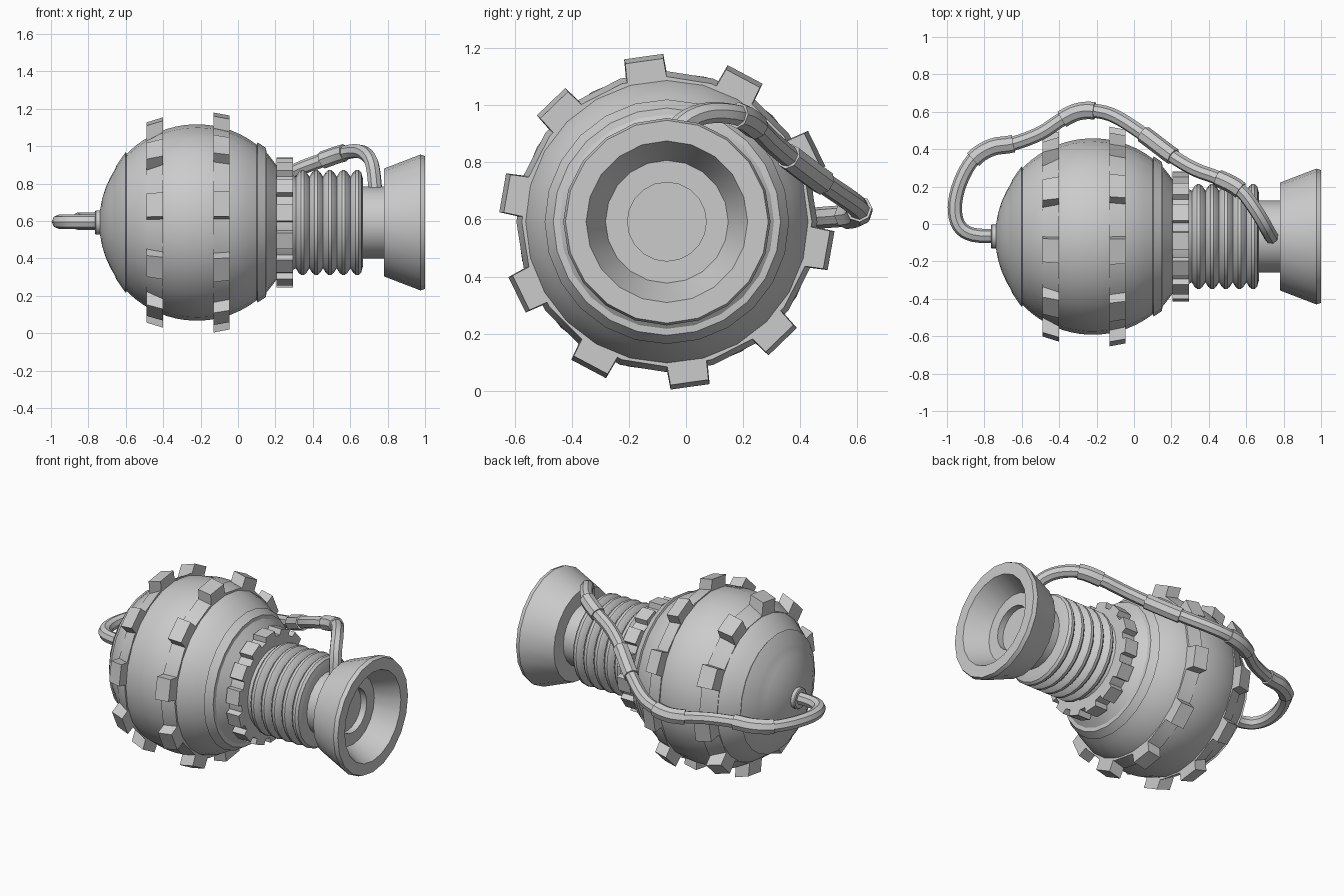
import bpy, bmesh
from math import sin, cos, pi, radians, sqrt
from mathutils import Vector

if "Cube" in bpy.data.objects:
    bpy.data.objects.remove(bpy.data.objects["Cube"])

CY, CZ = -0.067, 0.592      # main axis runs along x
SX, SR = -0.22, 0.525       # sphere centre and radius


def polar(x, r, a):
    return (x, CY + r * cos(a), CZ + r * sin(a))


def finish(name, bm, angle=32):
    bmesh.ops.remove_doubles(bm, verts=bm.verts, dist=1e-5)
    bmesh.ops.recalc_face_normals(bm, faces=bm.faces)
    me = bpy.data.meshes.new(name)
    bm.to_mesh(me)
    bm.free()
    ob = bpy.data.objects.new(name, me)
    bpy.context.collection.objects.link(ob)
    smooth(ob, angle)
    return ob


def smooth(ob, angle=32):
    bpy.ops.object.select_all(action='DESELECT')
    ob.select_set(True)
    bpy.context.view_layer.objects.active = ob
    bpy.ops.object.shade_smooth_by_angle(angle=radians(angle))


def lathe_into(bm, profile, n=24, closed=False):
    rings = [[bm.verts.new(polar(x, r, 2 * pi * i / n)) for i in range(n)] for x, r in profile]
    pairs = list(zip(rings, rings[1:]))
    if closed:
        pairs.append((rings[-1], rings[0]))
    for a, b in pairs:
        for i in range(n):
            j = (i + 1) % n
            bm.faces.new((a[i], a[j], b[j], b[i]))


def lathe(name, profile, n=24):
    bm = bmesh.new()
    lathe_into(bm, profile, n)
    return finish(name, bm)


def gear(name, x0, x1, base, tip, count, phase, wide, narrow, inner, n):
    """Band with tapered teeth; base and tip are (radius at x0, radius at x1)."""
    bm = bmesh.new()
    lathe_into(bm, [(x0, inner), (x0, base[0]), (x1, base[1]), (x1, inner)], n, True)
    for k in range(count):
        a = radians(phase + 360 * k / count)
        vs = []
        for rad, w in ((tuple(b - 0.03 for b in base), wide), (tip, narrow)):
            h = radians(w) / 2
            vs += [bm.verts.new(polar(x, r, a + s * h)) for x, r, s in
                   ((x0, rad[0], -1), (x1, rad[1], -1), (x1, rad[1], 1), (x0, rad[0], 1))]
        for f in ((0, 1, 2, 3), (4, 5, 6, 7), (0, 1, 5, 4), (1, 2, 6, 5), (2, 3, 7, 6), (3, 0, 4, 7)):
            bm.faces.new([vs[i] for i in f])
    return finish(name, bm, 20)


def arc(x0, x1, steps, r=SR):
    out = []
    for i in range(steps + 1):
        x = x0 + (x1 - x0) * i / steps
        out.append((x, sqrt(max(0, r * r - (x - SX) ** 2))))
    return out


# Spherical chamber with a stepped rear cap and front plate
cap = [(SX - 0.522 * cos(radians(t)), 0.522 * sin(radians(t))) for t in (0, 7, 14, 21, 28, 33)]
body = arc(-0.595, 0.1, 16)
lathe("chamber", cap + [(-0.65, 0.305), (-0.602, 0.375)] + body
      + [(0.105, 0.428), (0.15, 0.398), (0.152, 0.375), (0.18, 0.34), (0.21, 0.30), (0.21, 0)], 24)

# Toothed bands
gear("rear_toothed_band", -0.49, -0.40, (0.455, 0.505), (0.535, 0.563), 10, 98, 17, 13.5, 0.40, 20)
gear("front_toothed_band", -0.13, -0.045, (0.527, 0.508), (0.588, 0.572), 10, 98, 17, 13.5, 0.45, 20)
gear("neck_toothed_collar", 0.205, 0.293, (0.315, 0.315), (0.348, 0.348), 14, 171, 20, 15, 0.2, 28)

# Ribbed bellows
ribs = [(0.29, 0), (0.29, 0.255)]
for k in range(5):
    c = 0.345 + 0.073 * k
    ribs += [(c - 0.036, 0.245), (c - 0.022, 0.268), (c - 0.008, 0.28),
             (c + 0.008, 0.28), (c + 0.022, 0.268)]
ribs += [(0.663, 0.25), (0.668, 0.235), (0.668, 0)]
lathe("ribbed_bellows", ribs, 24)

# Neck and hollow nozzle
lathe("neck", [(0.65, 0), (0.65, 0.192), (0.79, 0.192), (0.79, 0)], 20)
lathe("nozzle", [(0.78, 0), (0.78, 0.288), (0.975, 0.363), (1.0, 0.355), (1.0, 0.283),
                 (0.86, 0.215), (0.86, 0.138), (0.82, 0.138), (0.82, 0)], 20)

# Pipe flange on the rear
lathe("pipe_flange", [(-0.735, 0), (-0.735, 0.065), (-0.76, 0.065), (-0.765, 0.058), (-0.765, 0)], 16)

# Feed pipe following a smooth path
path = [Vector(p) for p in (
    (-0.72, -0.065, 0.596), (-0.86, -0.058, 0.596), (-0.935, -0.01, 0.596), (-0.958, 0.09, 0.596),
    (-0.93, 0.22, 0.597), (-0.86, 0.345, 0.598), (-0.76, 0.41, 0.60), (-0.645, 0.43, 0.602),
    (-0.50, 0.485, 0.607), (-0.385, 0.56, 0.613), (-0.30, 0.60, 0.62), (-0.21, 0.605, 0.637),
    (-0.10, 0.575, 0.665), (0.05, 0.48, 0.73), (0.21, 0.36, 0.82), (0.33, 0.29, 0.88),
    (0.45, 0.245, 0.925), (0.57, 0.18, 0.965), (0.66, 0.06, 0.97), (0.715, -0.035, 0.91),
    (0.735, -0.07, 0.76))]


def sample(i0, i1, steps=4):
    pts = []
    for i in range(i0, i1):
        a, b, c, d = (path[min(max(k, 0), len(path) - 1)] for k in (i - 1, i, i + 1, i + 2))
        for s in range(steps):
            t = s / steps
            pts.append(0.5 * (2 * b + (c - a) * t + (2 * a - 5 * b + 4 * c - d) * t * t
                              + (3 * b - a - 3 * c + d) * t ** 3))
    return pts + [path[i1]]


def tube(name, pts, radius):
    cu = bpy.data.curves.new(name, 'CURVE')
    cu.dimensions = '3D'
    cu.bevel_depth = radius
    cu.bevel_resolution = 2
    cu.use_fill_caps = True
    sp = cu.splines.new('POLY')
    sp.points.add(len(pts) - 1)
    for p, v in zip(sp.points, pts):
        p.co = (*v, 1)
    ob = bpy.data.objects.new(name, cu)
    bpy.context.collection.objects.link(ob)
    bpy.ops.object.select_all(action='DESELECT')
    ob.select_set(True)
    bpy.context.view_layer.objects.active = ob
    bpy.ops.object.convert(target='MESH')
    smooth(bpy.context.view_layer.objects.active, 40)


tube("feed_pipe", sample(0, len(path) - 1), 0.038)
for k, (i0, i1) in enumerate(((5, 7), (9, 11), (13, 14), (16, 17))):
    tube(f"pipe_sleeve_{k + 1}", sample(i0, i1), 0.047)
